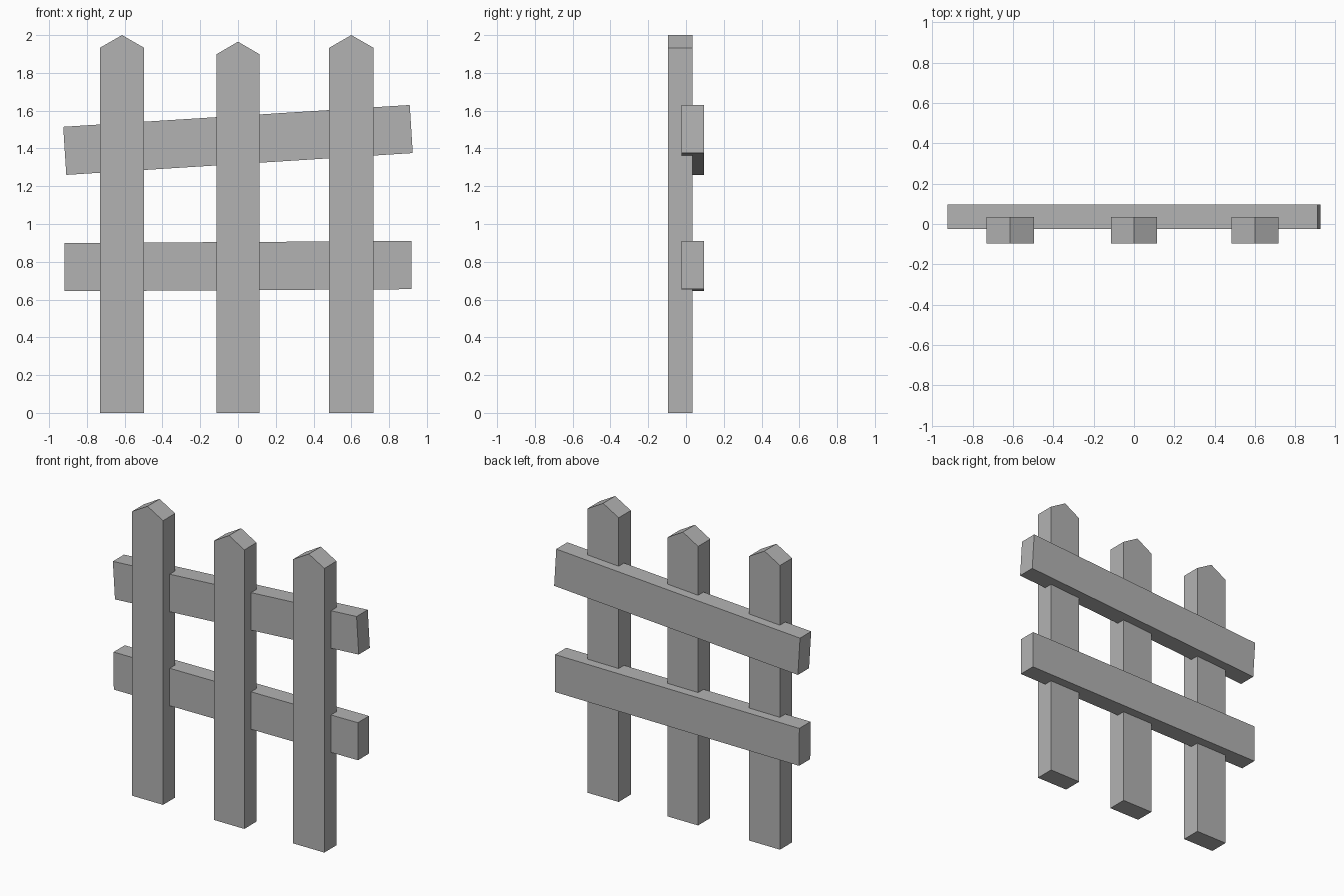
import bpy
import bmesh
from math import radians

cube = bpy.data.objects.get("Cube")
if cube:
    bpy.data.objects.remove(cube, do_unlink=True)

# Single plain grey finish
GREY = (0.45, 0.45, 0.45, 1.0)
grey = bpy.data.materials.new("plain_grey")
grey.use_nodes = True
grey.diffuse_color = GREY
grey.node_tree.nodes["Principled BSDF"].inputs["Base Color"].default_value = GREY


def board(name, outline, y_front, y_back):
    """Extrude an (x, z) outline from the front to the back."""
    bm = bmesh.new()
    face = bm.faces.new([bm.verts.new((x, y_front, z)) for x, z in outline])
    extruded = bmesh.ops.extrude_face_region(bm, geom=[face])
    moved = [v for v in extruded["geom"] if isinstance(v, bmesh.types.BMVert)]
    bmesh.ops.translate(bm, verts=moved, vec=(0, y_back - y_front, 0))
    bmesh.ops.recalc_face_normals(bm, faces=bm.faces)
    mesh = bpy.data.meshes.new(name)
    bm.to_mesh(mesh)
    bm.free()
    mesh.materials.append(grey)
    obj = bpy.data.objects.new(name, mesh)
    bpy.context.collection.objects.link(obj)
    return obj


# Upright pickets with pointed tops
for name, x, half, peak in (("right_picket", -0.614, 0.117, 2.0),
                            ("middle_picket", 0.0, 0.115, 1.965),
                            ("left_picket", 0.6, 0.117, 2.0)):
    shoulder = peak - 0.067
    board(name, [(x - half, 0), (x + half, 0), (x + half, shoulder),
                 (x, peak), (x - half, shoulder)], -0.096, 0.034)

# Slightly tilted rails let into the backs of the pickets
for name, z, tilt in (("upper_rail", 1.445, 3.6), ("lower_rail", 0.777, 0.34)):
    w, h = 0.919, 0.1275
    rail = board(name, [(-w, -h), (w, -h), (w, h), (-w, h)], -0.024, 0.096)
    rail.location.z = z
    rail.rotation_euler.y = -radians(tilt)
